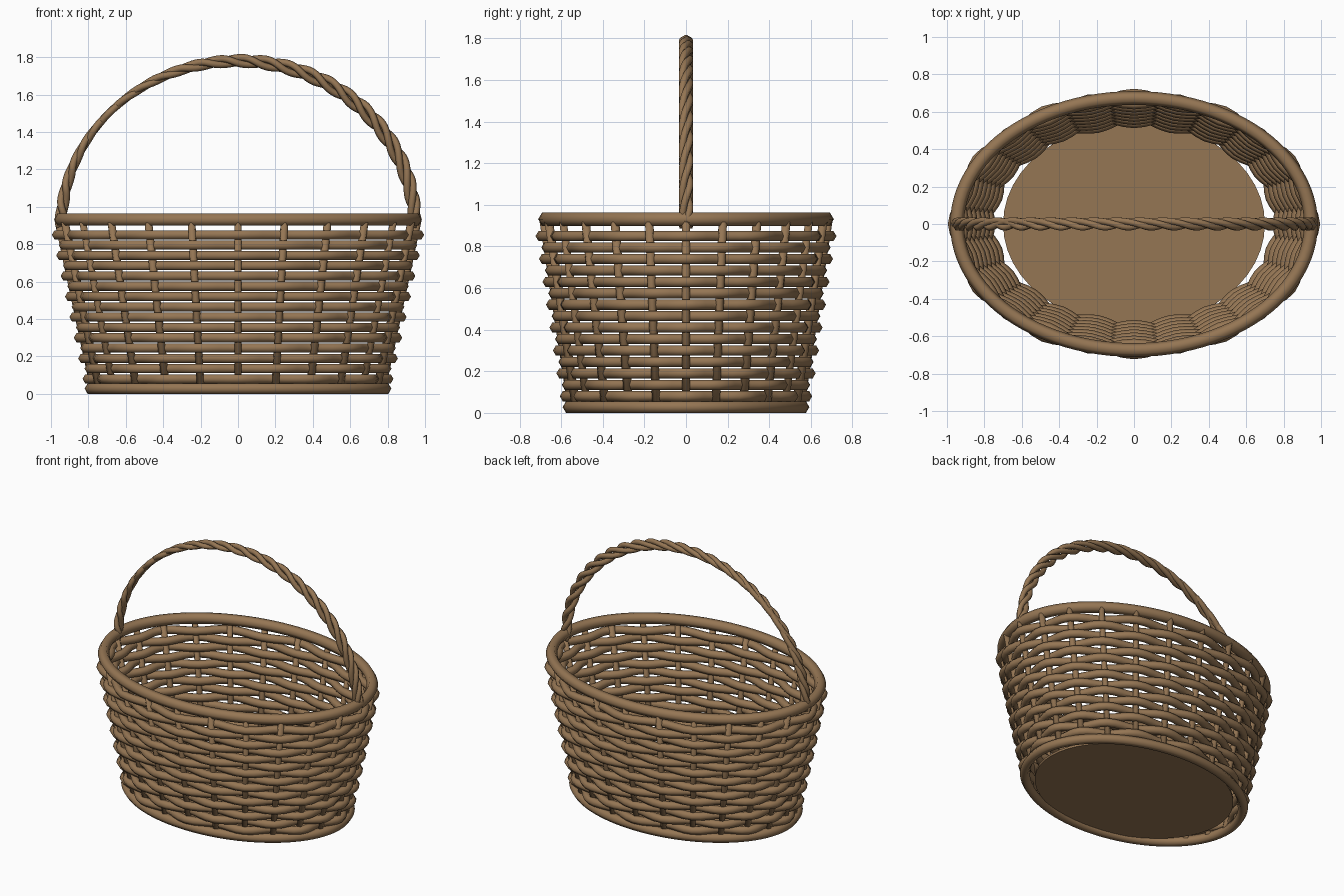
import bpy
import bmesh
from math import sin, cos, pi, tau
from mathutils import Vector

if "Cube" in bpy.data.objects:
    bpy.data.objects.remove(bpy.data.objects["Cube"], do_unlink=True)

RATIO = 0.712      # depth of the oval over its width
STAKES = 24
ROWS = 15


def material(name, color):
    mat = bpy.data.materials.new(name)
    mat.use_nodes = True
    mat.diffuse_color = color
    mat.node_tree.nodes["Principled BSDF"].inputs["Base Color"].default_value = color
    return mat


wicker = material("wicker brown", (0.30, 0.18, 0.088, 1))


def finish(bm, name, smooth=True):
    bmesh.ops.recalc_face_normals(bm, faces=bm.faces)
    mesh = bpy.data.meshes.new(name)
    bm.to_mesh(mesh)
    bm.free()
    for face in mesh.polygons:
        face.use_smooth = smooth
    mesh.materials.append(wicker)
    obj = bpy.data.objects.new(name, mesh)
    bpy.context.collection.objects.link(obj)
    return obj


def sweep(bm, path, radius, ref, closed=False, sides=6):
    """Sweep a regular polygon along a path; ref fixes the roll."""
    n = len(path)
    rings = []
    for i, p in enumerate(path):
        if closed:
            tangent = path[(i + 1) % n] - path[i - 1]
        else:
            tangent = path[min(i + 1, n - 1)] - path[max(i - 1, 0)]
        u = tangent.cross(ref).normalized()
        v = u.cross(tangent).normalized()
        rings.append([bm.verts.new(p + radius * (u * cos(tau * k / sides) + v * sin(tau * k / sides)))
                      for k in range(sides)])
    for i in range(n if closed else n - 1):
        a, b = rings[i], rings[(i + 1) % n]
        for k in range(sides):
            j = (k + 1) % sides
            bm.faces.new((a[k], a[j], b[j], b[k]))
    if not closed:
        bm.faces.new(rings[0])
        bm.faces.new(rings[-1])


def wall(z):
    """Half width of the flaring wall at a height."""
    return 0.763 + 0.213 * z


def oval(half_width, z, wave=0.0, count=96):
    """Closed oval path, weaving in and out between the stakes."""
    pts = []
    for i in range(count):
        t = tau * i / count
        w = wave * cos(t * STAKES / 2)
        pts.append(Vector(((half_width + w) * cos(t), (half_width * RATIO + w) * sin(t), z)))
    return pts


UP = Vector((0, 0, 1))

# Woven rows, each opposite in phase to the one below
bm = bmesh.new()
for row in range(ROWS):
    z = 0.08 + 0.055 * row
    sweep(bm, oval(wall(z), z, 0.023 if row % 2 == 0 else -0.023), 0.028, UP, closed=True)
finish(bm, "woven_rows")

# Base ring and rim
for name, half_width, z, radius in (("base_ring", 0.788, 0.028, 0.032),
                                    ("rim", 0.946, 0.931, 0.037)):
    bm = bmesh.new()
    sweep(bm, oval(half_width, z), radius, UP, closed=True)
    finish(bm, name)

# Upright stakes
bm = bmesh.new()
for s in range(STAKES):
    t = tau * s / STAKES
    path = [Vector((wall(z) * cos(t), wall(z) * RATIO * sin(t), z)) for z in (0.03, 0.48, 0.92)]
    sweep(bm, path, 0.021, Vector((-sin(t), cos(t), 0)))
finish(bm, "stakes")

# Floor disc
bm = bmesh.new()
bmesh.ops.create_cone(bm, cap_ends=True, segments=48, radius1=1, radius2=1, depth=0.015)
for v in bm.verts:
    v.co = Vector((v.co.x * 0.70, v.co.y * 0.545, v.co.z + 0.03))
finish(bm, "floor", smooth=False)

# Arched handle of three twisted strands
STRANDS, TURNS, STEPS, TWIST = 3, 8, 160, 0.018
bm = bmesh.new()
for s in range(STRANDS):
    path = []
    for i in range(STEPS + 1):
        t = pi * i / STEPS
        phase = tau * (TURNS * i / STEPS + s / STRANDS)
        path.append(Vector((0.945 * cos(t) + TWIST * cos(phase),
                            TWIST * sin(phase),
                            0.90 + 0.88 * sin(t) + TWIST * cos(phase))))
    sweep(bm, path, 0.019, Vector((0, 1, 0)))
finish(bm, "handle")
